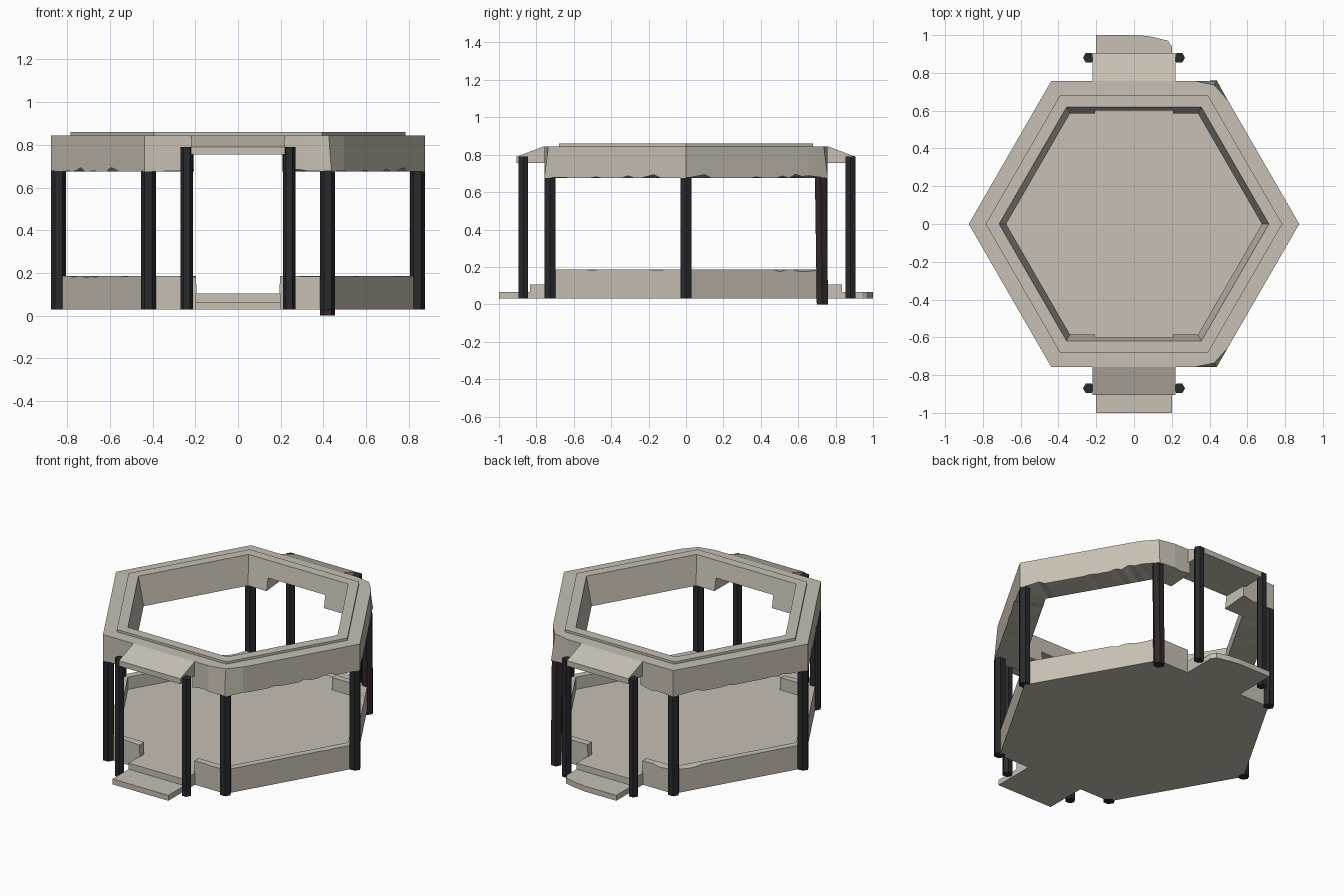
import bpy, bmesh, math, random
from mathutils import Vector, Matrix

if "Cube" in bpy.data.objects:
    bpy.data.objects.remove(bpy.data.objects["Cube"])

random.seed(4)


def material(name, rgb):
    m = bpy.data.materials.new(name)
    m.diffuse_color = (*rgb, 1)
    m.use_nodes = True
    m.node_tree.nodes["Principled BSDF"].inputs["Base Color"].default_value = m.diffuse_color
    return m


STONE = material("pale stone", (0.57, 0.53, 0.455))
IRON = material("dark iron", (0.022, 0.023, 0.025))
RUST = material("rusty iron", (0.032, 0.021, 0.022))


def finish(bm, name, mat):
    bmesh.ops.recalc_face_normals(bm, faces=bm.faces)
    me = bpy.data.meshes.new(name)
    bm.to_mesh(me)
    bm.free()
    me.materials.append(mat)
    ob = bpy.data.objects.new(name, me)
    bpy.context.collection.objects.link(ob)
    return ob


def extrude(name, pts, vec, mat=STONE):
    """Solid from a flat outline pushed along vec."""
    bm = bmesh.new()
    a = [bm.verts.new(p) for p in pts]
    b = [bm.verts.new(Vector(p) + Vector(vec)) for p in pts]
    bm.faces.new(a)
    bm.faces.new(b)
    n = len(a)
    for i in range(n):
        j = (i + 1) % n
        bm.faces.new((a[i], a[j], b[j], b[i]))
    return finish(bm, name, mat)


def hex_ring(name, section, door):
    """Loft a (radius, z) section round a hexagon. section(stop, in_door) gives
    the points at each stop; sides 0 and 3 carry a doorway of half width door."""
    bm = bmesh.new()
    rings = []
    for side in range(6):
        turn = Matrix.Rotation(side * math.pi / 3, 3, 'Z')
        if side % 3 == 0:
            stops = [None, -0.32, -0.28, -door - .001, -door, door, door + .001, 0.28, 0.32]
        else:
            stops = [None] + [-0.32 + 0.04 * i for i in range(17)]
        for s in stops:
            inside = side % 3 == 0 and s is not None and abs(s) <= door
            ring = []
            for r, z in section(side, s, inside):
                x = -r / 2 if s is None else s
                ring.append(bm.verts.new(turn @ Vector((x, -r * math.sqrt(3) / 2, z))))
            rings.append(ring)
    k = len(rings[0])
    for i, a in enumerate(rings):
        b = rings[(i + 1) % len(rings)]
        for j in range(k):
            bm.faces.new((a[j], b[j], b[(j + 1) % k], a[(j + 1) % k]))
    return finish(bm, name, STONE)


def roof_section(side, s, inside):
    chip = 0
    if s is not None and random.random() < 0.4:
        chip = random.uniform(0, 0.02)
    low = 0.755 if inside else 0.675
    inner = 0.693 if inside else 0.677
    # worn corners on the right-hand side
    top = 0.85 if s is None and side in (1, 3) else 0.875
    return [(0.875, low if inside else low + chip), (top, 0.845), (0.785, 0.845),
            (0.785, 0.86), (0.714, 0.86), (inner, low)]


def parapet_section(side, s, inside):
    chip = 0
    if s is not None and random.random() < 0.2:
        chip = random.uniform(0, 0.01)
    top = 0.105 if inside else 0.185
    return [(0.84, 0.03), (0.84, top if inside else top - chip), (0.79, top), (0.79, 0.03)]


# Roof ring and low wall, both open at the front and back doorways
hex_ring("roof_ring", roof_section, 0.205)
hex_ring("low_wall", parapet_section, 0.195)

# Floor slab
extrude("floor", [(0.8 * math.cos(i * math.pi / 3), 0.8 * math.sin(i * math.pi / 3), 0.03)
                  for i in range(6)], (0, 0, 0.075))

# Steps and sloped door canopies
for label, d in (("front", -1), ("back", 1)):
    extrude(label + "_upper_step", [(x, d * y, 0.03) for x, y in
            ((-.2, .7), (.2, .7), (.2, .835), (-.2, .835))], (0, 0, 0.075))
    outline = [(-.2, .72), (.2, .72)]
    if d < 0:
        outline += [(.2, 1), (-.2, 1)]
    else:  # broken corner
        outline += [(.2, .94), (.18, .97), (.1, .99), (.03, 1), (-.2, 1)]
    extrude(label + "_lower_step", [(x, d * y, 0.03) for x, y in outline], (0, 0, 0.035))
    extrude(label + "_canopy", [(-0.22, d * y, z) for y, z in
            ((.74, .755), (.905, .755), (.905, .79), (.758, .845), (.74, .845))], (0.44, 0, 0))


# Six-sided columns
def column(name, x, y, r, z0, z1, mat=IRON, lean=0):
    pts = [(x + r * math.cos(i * math.pi / 3), y + r * math.sin(i * math.pi / 3), z0)
           for i in range(6)]
    return extrude(name, pts, (0, lean, z1 - z0), mat)


for i in range(6):
    a = i * math.pi / 3
    x, y = 0.84 * math.cos(a), 0.84 * math.sin(a)
    if i == 1:  # sunken leaning column
        column("leaning_column", x, y + 0.002, 0.035, 0.0, 0.69, RUST, -0.01)
    else:
        column("corner_column_%d" % i, x, y, 0.035, 0.03, 0.68)
for sx in (-1, 1):
    for y in (-0.87, 0.88):
        column("door_column", sx * 0.24, y, 0.03, 0.03, 0.79)
